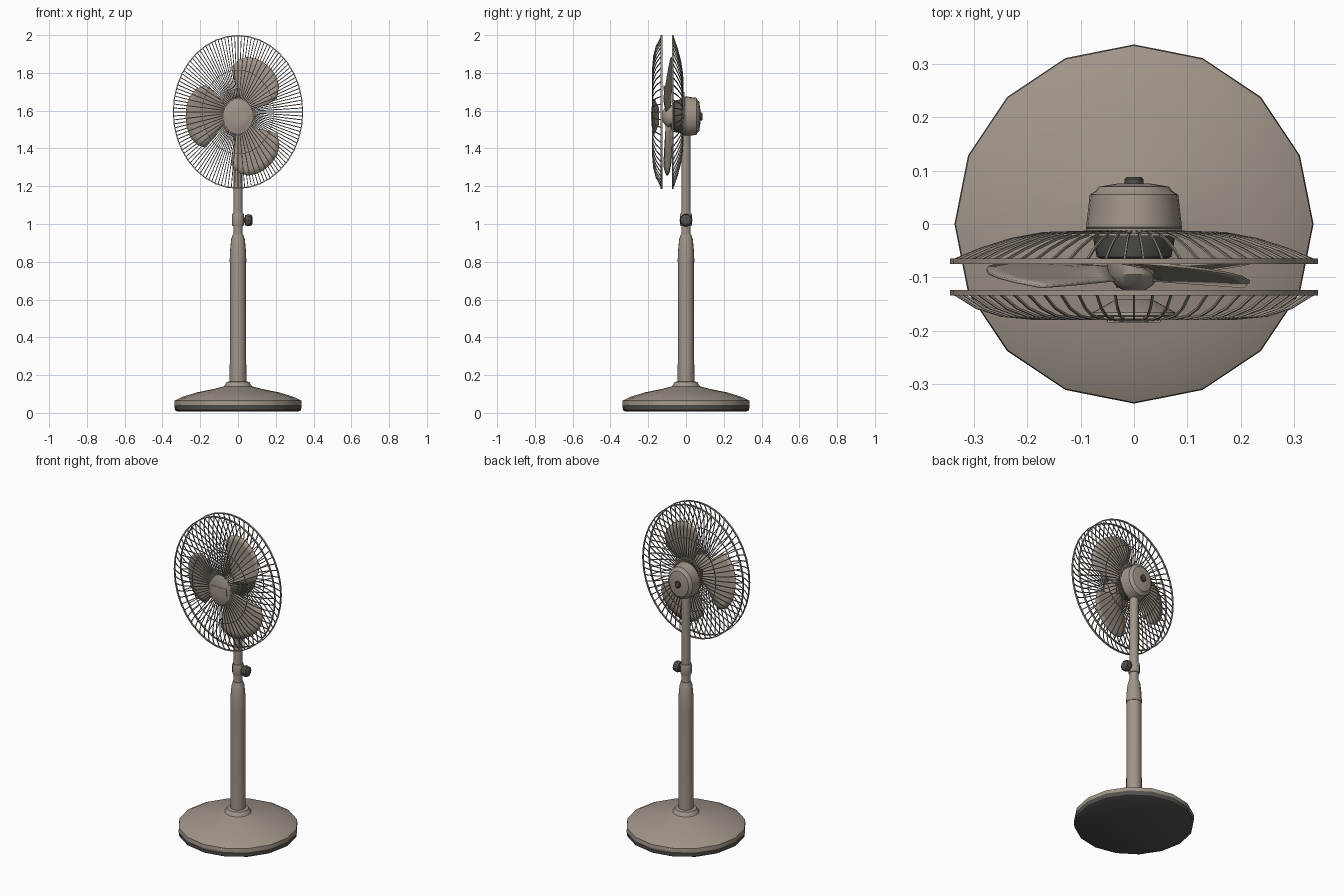
import bpy, bmesh, math
from mathutils import Vector

if "Cube" in bpy.data.objects:
    bpy.data.objects.remove(bpy.data.objects["Cube"])

HEAD_Z, TALL = 1.57, 1.18      # head axis height, vertical stretch of the head
GUARD_Z = 1.593                # guard centre height


def material(name, rgb):
    m = bpy.data.materials.new(name)
    m.diffuse_color = (*rgb, 1)
    m.use_nodes = True
    m.node_tree.nodes["Principled BSDF"].inputs["Base Color"].default_value = m.diffuse_color
    return m


BEIGE = material("warm_grey", (0.35, 0.30, 0.25))
DARK = material("dark_grey", (0.085, 0.08, 0.07))


def finish(name, bm, mat=BEIGE, angle=40):
    bmesh.ops.recalc_face_normals(bm, faces=bm.faces)
    me = bpy.data.meshes.new(name)
    bm.to_mesh(me)
    bm.free()
    ob = bpy.data.objects.new(name, me)
    bpy.context.collection.objects.link(ob)
    me.materials.append(mat)
    bpy.ops.object.select_all(action='DESELECT')
    ob.select_set(True)
    bpy.context.view_layer.objects.active = ob
    bpy.ops.object.shade_smooth_by_angle(angle=math.radians(angle))
    return ob


def lathe(name, profile, place, n=24, closed=False, mat=BEIGE, angle=40):
    """Spin (radius, height) points; place maps (a, b, height) to a position."""
    bm = bmesh.new()
    rings = []
    for r, h in profile:
        rings.append([bm.verts.new(place(r * math.cos(i * math.tau / n),
                                         r * math.sin(i * math.tau / n), h))
                      for i in range(n)])
    pairs = list(zip(rings, rings[1:]))
    if closed:
        pairs.append((rings[-1], rings[0]))
    else:
        bm.faces.new(rings[0])
        bm.faces.new(rings[-1])
    for p, q in pairs:
        for i in range(n):
            j = (i + 1) % n
            bm.faces.new((p[i], p[j], q[j], q[i]))
    return finish(name, bm, mat, angle)


def upright(a, b, h):
    return (a, b, h)


def head(a, b, h):
    return (a, h, HEAD_Z + TALL * b)


def guard(a, b, h):
    return (a, h, GUARD_Z + TALL * b)


def sideways(a, b, h):
    return (h, a, 1.02 + b)


def ring(name, r, y, t):
    lathe(name, [(r - t, y - t), (r, y - t), (r, y + t), (r - t, y + t)],
          guard, 36, closed=True)


# Base: dark foot band under a shallow dome with a collar
lathe("base_foot", [(0.322, 0.008), (0.334, 0.015), (0.337, 0.042)], upright, 16, mat=DARK)
lathe("base_dome", [(0.337, 0.042), (0.335, 0.065), (0.30, 0.083), (0.22, 0.108),
                    (0.13, 0.126), (0.075, 0.14), (0.06, 0.163), (0.044, 0.167)],
      upright, 16)

# Stand: lower column, tapered collar, inner tube
lathe("column", [(0.044, 0.15), (0.042, 0.81)], upright, 16)
lathe("column_collar", [(0.044, 0.80), (0.043, 0.85), (0.036, 0.92), (0.028, 0.945)],
      upright, 16)
lathe("upper_tube", [(0.025, 0.93), (0.025, 1.52)], upright, 12)
lathe("tube_clamp", [(0.03, 0.99), (0.033, 1.0), (0.033, 1.045), (0.03, 1.055)],
      upright, 12)

# Height knob on the right of the tube
lathe("height_knob", [(0.012, 0.02), (0.012, 0.034), (0.028, 0.038), (0.034, 0.052),
                      (0.030, 0.07), (0.018, 0.077)], sideways, 10, mat=DARK, angle=20)

# Motor: dark front body, rear cover and back button
lathe("motor_front", [(0.045, -0.07), (0.07, -0.062), (0.08, -0.01), (0.08, 0.0)],
      head, mat=DARK)
lathe("motor_cover", [(0.086, -0.012), (0.09, -0.006), (0.083, 0.055), (0.072, 0.062),
                      (0.066, 0.07), (0.03, 0.076)], head)
lathe("back_button", [(0.018, 0.07), (0.018, 0.084), (0.014, 0.088)], head, 12, mat=DARK)

# Blade hub and spindle nose
lathe("blade_hub", [(0.05, -0.07), (0.05, -0.095), (0.035, -0.115), (0.015, -0.128)], head)

# Front cap in the middle of the guard, with a blank plate
lathe("guard_cap", [(0.035, -0.142), (0.078, -0.166), (0.08, -0.172), (0.066, -0.179),
                    (0.03, -0.183)], head)
bm = bmesh.new()
bmesh.ops.create_cube(bm, size=1)
for v in bm.verts:
    v.co = Vector((v.co.x * 0.10, -0.181 + v.co.y * 0.008, HEAD_Z + v.co.z * 0.045))
finish("cap_plate", bm)

# Three broad twisted blades
ROWS, COLS = 7, 8
for k in range(3):
    bm = bmesh.new()
    grid = []
    mid = math.radians(57 + 120 * k)
    for i in range(ROWS + 1):
        s = i / ROWS
        half = math.radians(24 + 15 * math.sin(min(s * 1.3, 1) * math.pi / 2))
        row = []
        for j in range(COLS + 1):
            t = 2 * j / COLS - 1
            reach = 0.277 - 0.055 * abs(t) ** 3          # rounded tip corners
            r = 0.04 + (reach - 0.04) * s
            a = mid + half * t + 0.12 * (s - 0.5)
            y = -0.094 + 0.024 * t * (0.5 + 0.5 * s) + 0.008 * (1 - t * t)
            row.append(bm.verts.new(head(r * math.cos(a), r * math.sin(a), y)))
        grid.append(row)
    for i in range(ROWS):
        for j in range(COLS):
            bm.faces.new((grid[i][j], grid[i][j + 1], grid[i + 1][j + 1], grid[i + 1][j]))
    blade = finish("fan_blade", bm)
    thick = blade.modifiers.new("thickness", 'SOLIDIFY')
    thick.thickness = 0.005
    thick.offset = 0


def spokes(name, profile, count, shift):
    """Thin square wires following a radial profile all the way round."""
    bm = bmesh.new()
    w = 0.0021
    for k in range(count):
        a = (k + shift) * math.tau / count
        out = Vector((math.cos(a), 0, math.sin(a)))
        side = Vector((-math.sin(a), 0, math.cos(a)))
        prev = None
        for n, (r, y) in enumerate(profile):
            p0, p1 = profile[max(n - 1, 0)], profile[min(n + 1, len(profile) - 1)]
            d = Vector((p1[0] - p0[0], p1[1] - p0[1])).normalized()
            up = out * -d.y + Vector((0, d.x, 0))
            c = out * r + Vector((0, y, 0))
            cur = []
            for e, f in ((1, 1), (-1, 1), (-1, -1), (1, -1)):
                p = c + side * (w * e) + up * (w * f)
                cur.append(bm.verts.new(guard(p.x, p.z, p.y)))
            if prev:
                for i in range(4):
                    j = (i + 1) % 4
                    bm.faces.new((prev[i], prev[j], cur[j], cur[i]))
            else:
                bm.faces.new(cur)
            prev = cur
        bm.faces.new(prev)
    finish(name, bm)


# Wire guards: rims, middle rings and radial wires
spokes("front_guard_wires", [(0.06, -0.176), (0.19, -0.178), (0.25, -0.172),
                             (0.295, -0.158), (0.34, -0.130)], 60, 0)
spokes("rear_guard_wires", [(0.07, -0.014), (0.17, -0.017), (0.23, -0.028),
                            (0.29, -0.047), (0.34, -0.068)], 60, 0.5)
ring("front_rim", 0.345, -0.129, 0.005)
ring("rear_rim", 0.345, -0.070, 0.005)
ring("front_middle_ring", 0.19, -0.176, 0.0025)
ring("rear_middle_ring", 0.19, -0.020, 0.0025)
ring("rear_inner_ring", 0.09, -0.014, 0.006)
